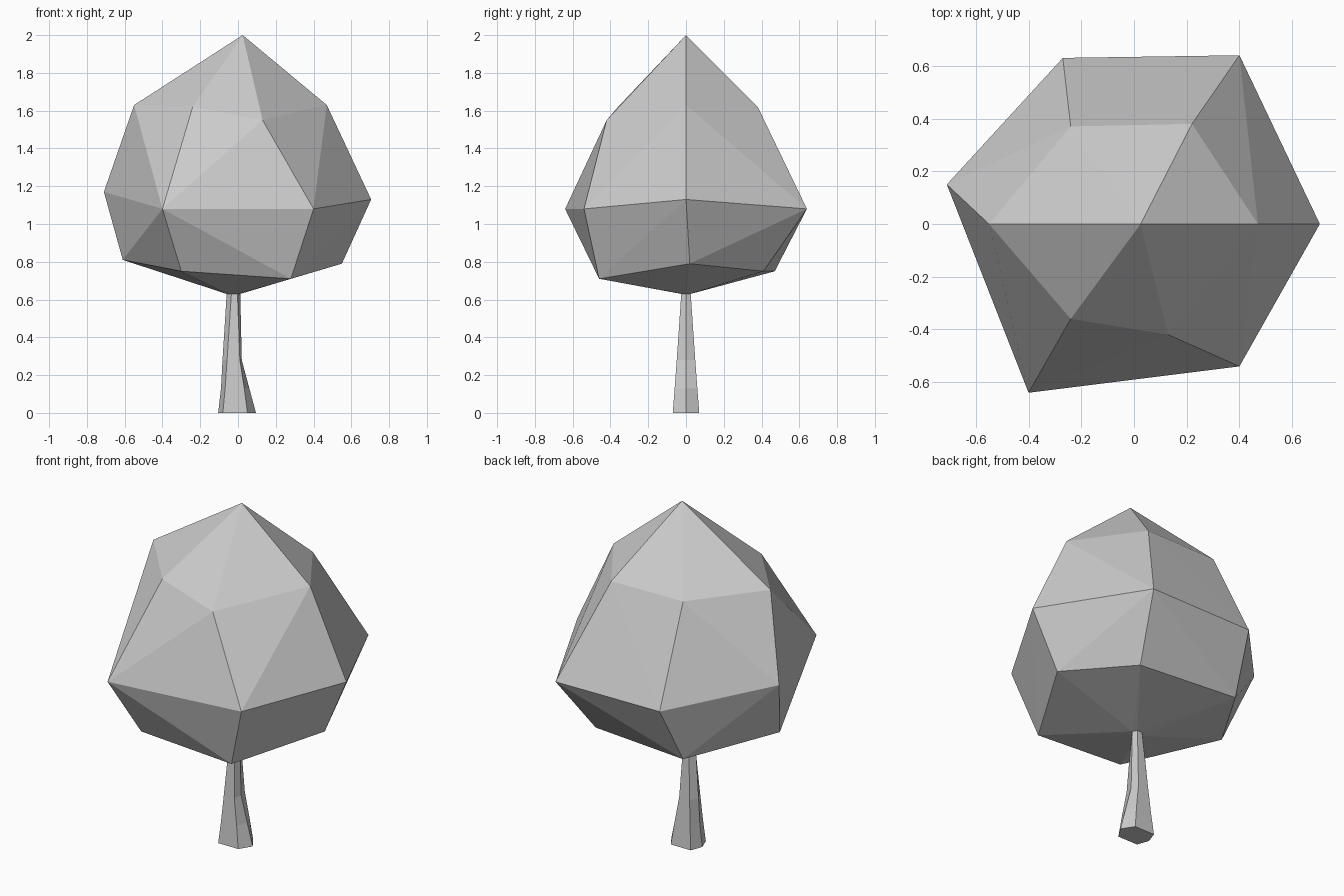
import bpy
import bmesh

cube = bpy.data.objects.get("Cube")
if cube:
    bpy.data.objects.remove(cube, do_unlink=True)

grey = bpy.data.materials.new("plain_grey")
grey.use_nodes = True
grey.diffuse_color = (0.6, 0.6, 0.6, 1)
bsdf = next(n for n in grey.node_tree.nodes if n.type == "BSDF_PRINCIPLED")
bsdf.inputs["Base Color"].default_value = grey.diffuse_color


def finish(name, bm):
    """Turn a bmesh into a flat-shaded grey object."""
    bmesh.ops.recalc_face_normals(bm, faces=bm.faces)
    mesh = bpy.data.meshes.new(name)
    bm.to_mesh(mesh)
    bm.free()
    mesh.materials.append(grey)
    obj = bpy.data.objects.new(name, mesh)
    bpy.context.collection.objects.link(obj)
    return obj


def trunk_ring(z, right, inner_right, inner_left, left, half_depth):
    """Six-sided cross-section, symmetric front to back."""
    d = half_depth
    return [(right, 0, z), (inner_right, d, z), (inner_left, d, z),
            (left, 0, z), (inner_left, -d, z), (inner_right, -d, z)]


# Trunk: hexagonal sections flaring toward the ground
sections = [
    trunk_ring(0, 0.095, 0.05, -0.08, -0.105, 0.07),
    trunk_ring(0.13, 0.06, 0.033, -0.068, -0.09, 0.06),
    trunk_ring(0.28, 0.02, 0.01, -0.058, -0.082, 0.049),
    trunk_ring(0.63, 0.012, -0.003, -0.035, -0.06, 0.025),
]
bm = bmesh.new()
rings = [[bm.verts.new(p) for p in ring] for ring in sections]
bm.faces.new(rings[0])
for low, high in zip(rings, rings[1:]):
    for i in range(6):
        j = (i + 1) % 6
        bm.faces.new((low[i], low[j], high[j], high[i]))
finish("trunk", bm)

# Crown: faceted convex shell over the tip, three uneven rings and the trunk top
tip = [(0.025, 0, 2)]
upper = [(0.47, 0, 1.63), (0.22, 0.38, 1.62), (-0.24, 0.37, 1.62),
         (-0.55, 0, 1.63), (-0.24, -0.36, 1.62), (0.13, -0.42, 1.55)]
widest = [(0.705, 0, 1.13), (0.40, 0.64, 1.08), (-0.27, 0.63, 1.08),
          (-0.71, 0.15, 1.17), (-0.40, -0.64, 1.08), (0.40, -0.54, 1.08)]
lower = [(0.55, 0.02, 0.79), (0.30, 0.41, 0.75), (-0.31, 0.47, 0.75),
         (-0.61, 0, 0.81), (-0.30, -0.47, 0.75), (0.28, -0.46, 0.71)]
bm = bmesh.new()
for point in tip + upper + widest + lower + sections[-1]:
    bm.verts.new(point)
bmesh.ops.convex_hull(bm, input=bm.verts)
loose = [v for v in bm.verts if not v.link_faces]
bmesh.ops.delete(bm, geom=loose, context="VERTS")
finish("crown", bm)
